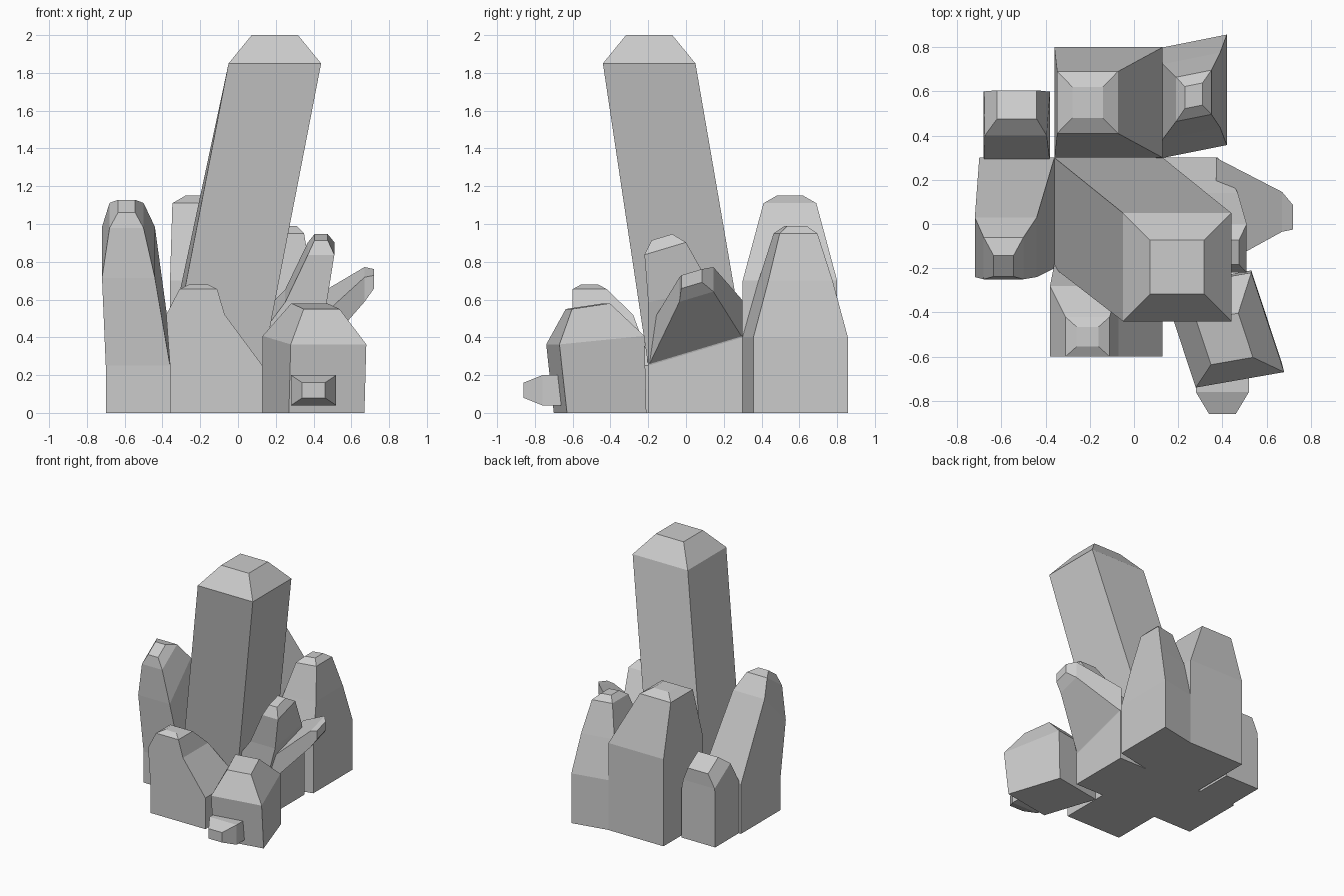
import bpy, bmesh
from math import radians
from mathutils import Matrix

if "Cube" in bpy.data.objects:
    bpy.data.objects.remove(bpy.data.objects["Cube"])

parts = []


def crystal(name, foot, rings, height=0, slope=0, tip=0, skew=(0, 0), lay=None):
    """Four-sided shard: straight foot block, tapering rings, bevelled tip.
    foot = (x, y, width, depth); ring = (x, y, z, width, depth, front-back slope)."""
    stack = []
    if foot:
        x, y, w, d = foot
        stack.append((x, y, 0, w, d, 0))
        if height:
            stack.append((x, y, height, w, d, slope))
    stack += rings
    if tip:
        x, y, z, w, d, s = stack[-1]
        stack.append((x, y - s * tip, z + tip, w / 2, d / 2, s))
    bm = bmesh.new()
    prev = None
    for x, y, z, w, d, s in stack:
        cur = []
        for i, j in ((-1, -1), (1, -1), (1, 1), (-1, 1)):
            u, v = i * w / 2, j * d / 2
            cur.append(bm.verts.new((x + u + skew[0] * v, y + v + skew[1] * u, z + s * v)))
        if prev:
            for k in range(4):
                n = (k + 1) % 4
                bm.faces.new((prev[k], prev[n], cur[n], cur[k]))
        else:
            bm.faces.new(cur[::-1])
        prev = cur
    bm.faces.new(prev)
    if lay:
        bm.transform(Matrix.Rotation(radians(90), 4, lay))
    bmesh.ops.recalc_face_normals(bm, faces=bm.faces)
    me = bpy.data.meshes.new(name)
    bm.to_mesh(me)
    bm.free()
    ob = bpy.data.objects.new(name, me)
    bpy.context.collection.objects.link(ob)
    parts.append(ob)


# Tall leaning central crystal
crystal("crystal_cluster", (-.115, .05, .49, .5),
        [(.195, -.195, 1.85, .49, .49, 0)], .325, .3, .15)

# Back pair
crystal("back_tall_crystal", (-.115, .55, .49, .5),
        [(-.21, .55, 1.11, .275, .28, 0)], .7, tip=.04)
crystal("back_short_crystal", (.26, .575, .32, .5),
        [(.26, .58, .7, .26, .34, 0), (.27, .58, .95, .16, .2, 0)],
        .4, tip=.04, skew=(0, .2))

# Left pair, leaning forward and backward
crystal("left_tall_crystal", (-.53, .05, .34, .5),
        [(-.58, -.105, .85, .28, .27, 1), (-.59, -.155, 1.045, .18, .19, .7)],
        .325, .3, .05)
crystal("left_short_crystal", (-.53, .44, .3, .32),
        [(-.535, .5, .535, .28, .2, -.65), (-.53, .54, .62, .18, .13, -.65)], .39)

# Front stub
crystal("front_crystal", (-.115, -.39, .49, .42),
        [(-.225, -.44, .52, .31, .32, 0), (-.21, -.51, .655, .2, .18, 0)],
        .25, tip=.025)

# Front right block, and its small spur lying toward the front
crystal("front_right_crystal", (.4, -.455, .4, .42),
        [(.405, -.48, .385, .4, .45, .1), (.41, -.52, .565, .19, .2, .15)],
        skew=(-.33, .175))
crystal("front_right_spur", None,
        [(.4, .12, .6, .24, .16, 0), (.4, .12, .76, .24, .16, 0)], tip=.1, lay='X')

# Right pair: one upright, one lying toward the right
crystal("right_upper_crystal", (.19, .05, .38, .5),
        [(.36, -.03, .62, .22, .34, .2), (.44, -.11, .87, .14, .22, .3)],
        .325, .3, .06)
crystal("right_lower_crystal", None,
        [(-.42, .05, .37, .2, .5, 0), (-.68, .055, .67, .13, .18, 0),
         (-.71, .03, .72, .07, .11, 0)], skew=(-.3, 0), lay='Y')

# Fuse the shards into one solid
main = parts.pop(0)
for p in parts:
    m = main.modifiers.new(p.name, 'BOOLEAN')
    m.operation = 'UNION'
    m.solver = 'EXACT'
    m.object = p
dg = bpy.context.evaluated_depsgraph_get()
fused = bpy.data.meshes.new_from_object(main.evaluated_get(dg))
main.modifiers.clear()
xs = [v.co.x for v in fused.vertices]
ys = [v.co.y for v in fused.vertices]
if xs and max(xs) > .69 and min(xs) < -.69 and max(ys) > .84 and min(ys) < -.84:
    main.data = fused
    for p in parts:
        bpy.data.objects.remove(p)
